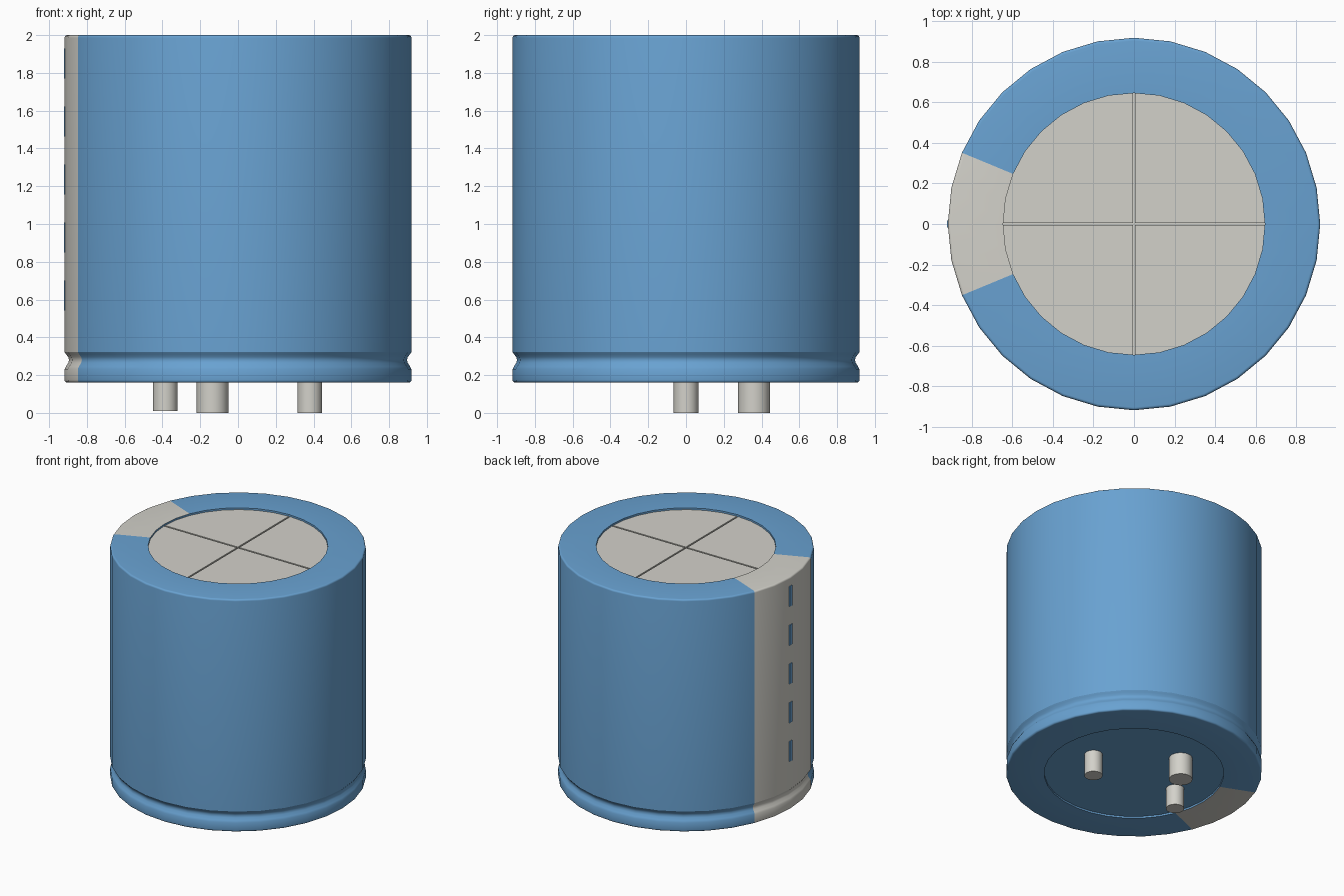
import bpy, bmesh, math
from mathutils import Matrix, Vector

SEGMENTS = 32
RADIUS, RIM = 0.918, 0.645
BOTTOM, TOP, RECESS = 0.16, 2.0, 0.014
STRIPE_HALF_ANGLE = math.radians(22.5)

cube = bpy.data.objects.get("Cube")
if cube:
    bpy.data.objects.remove(cube, do_unlink=True)


def material(name, rgb):
    mat = bpy.data.materials.new(name)
    mat.use_nodes = True
    colour = (*rgb, 1.0)
    mat.diffuse_color = colour
    mat.node_tree.nodes["Principled BSDF"].inputs["Base Color"].default_value = colour
    return mat


blue = material("sleeve blue", (0.14, 0.36, 0.64))
grey = material("pale grey", (0.65, 0.64, 0.59))


def finish(name, bm, *mats):
    """Turn a bmesh into a named, smooth-shaded object."""
    bmesh.ops.recalc_face_normals(bm, faces=bm.faces)
    mesh = bpy.data.meshes.new(name)
    bm.to_mesh(mesh)
    bm.free()
    for mat in mats:
        mesh.materials.append(mat)
    obj = bpy.data.objects.new(name, mesh)
    bpy.context.collection.objects.link(obj)
    bpy.ops.object.select_all(action="DESELECT")
    obj.select_set(True)
    bpy.context.view_layer.objects.active = obj
    bpy.ops.object.shade_smooth_by_angle(angle=math.radians(30))
    return obj


def corner(z, start, bevel=0.014, steps=4):
    """Rounded outer corner of the sleeve profile, a quarter arc."""
    arc = [math.radians(start + 90 * i / steps) for i in range(steps + 1)]
    return [(RADIUS - bevel + bevel * math.cos(a), z + bevel * math.sin(a)) for a in arc]


# Sleeve: one revolved profile with a crimped groove near the base
profile = [(0, BOTTOM + RECESS), (RIM, BOTTOM + RECESS), (RIM, BOTTOM)]
profile += corner(BOTTOM + 0.014, -90)
profile += [(RADIUS, 0.232), (0.911, 0.246), (0.899, 0.264), (0.895, 0.28),
            (0.899, 0.296), (0.911, 0.311), (RADIUS, 0.322)]
profile += corner(TOP - 0.014, 0)
profile += [(RIM, TOP), (RIM, TOP - 2 * RECESS), (0, TOP - 2 * RECESS)]

bm = bmesh.new()
verts = [bm.verts.new((r, 0, z)) for r, z in profile]
edges = [bm.edges.new(pair) for pair in zip(verts, verts[1:])]
bmesh.ops.spin(bm, geom=verts + edges, cent=(0, 0, 0), axis=(0, 0, 1),
               angle=math.tau, steps=SEGMENTS, use_merge=True)
bmesh.ops.remove_doubles(bm, verts=bm.verts, dist=0.0001)
for face in bm.faces:
    centre = face.calc_center_median()
    in_stripe = abs(math.atan2(centre.y, -centre.x)) < STRIPE_HALF_ANGLE
    on_rim_or_side = centre.xy.length > RIM + 0.01
    top_disc = centre.z > 1 and centre.xy.length < RIM - 0.01
    face.material_index = int(top_disc or (in_stripe and on_rim_or_side))
finish("sleeve", bm, blue, grey)

# Vent cap: four quarter plates with a thin cross-shaped slot between them
SLOT = 0.006
bm = bmesh.new()
for quarter in range(4):
    outline = [Vector((SLOT, SLOT, 0))]
    for i in range(SEGMENTS // 4 + 1):
        a = math.tau * i / SEGMENTS
        outline.append(Vector((max(SLOT, RIM * math.cos(a)), max(SLOT, RIM * math.sin(a)), 0)))
    turn = Matrix.Rotation(quarter * math.pi / 2, 3, "Z")
    lift = Vector((0, 0, TOP - 2 * RECESS))
    face = bm.faces.new([bm.verts.new(turn @ p + lift) for p in outline])
    raised = bmesh.ops.extrude_face_region(bm, geom=[face])["geom"]
    bmesh.ops.translate(bm, vec=(0, 0, RECESS),
                        verts=[v for v in raised if isinstance(v, bmesh.types.BMVert)])
finish("vent_cap", bm, grey)

# Polarity dashes down the middle of the stripe
bm = bmesh.new()
for i in range(5):
    place = Matrix.Translation((-RADIUS, 0, 1.85 - 0.307 * i))
    bmesh.ops.create_cube(bm, size=1, matrix=place @ Matrix.Diagonal((0.008, 0.034, 0.16, 1)))
finish("polarity_dashes", bm, blue)

# Terminal pins under the base
for name, x, y, radius, low in [("right_pin", -0.385, 0, 0.065, 0.01),
                                ("left_pin", 0.38, 0, 0.065, 0),
                                ("back_pin", -0.135, 0.36, 0.084, 0)]:
    high = BOTTOM + 2 * RECESS
    bm = bmesh.new()
    bmesh.ops.create_cone(bm, cap_ends=True, segments=SEGMENTS, radius1=radius, radius2=radius,
                          depth=high - low, matrix=Matrix.Translation((x, y, (high + low) / 2)))
    finish(name, bm, grey)
